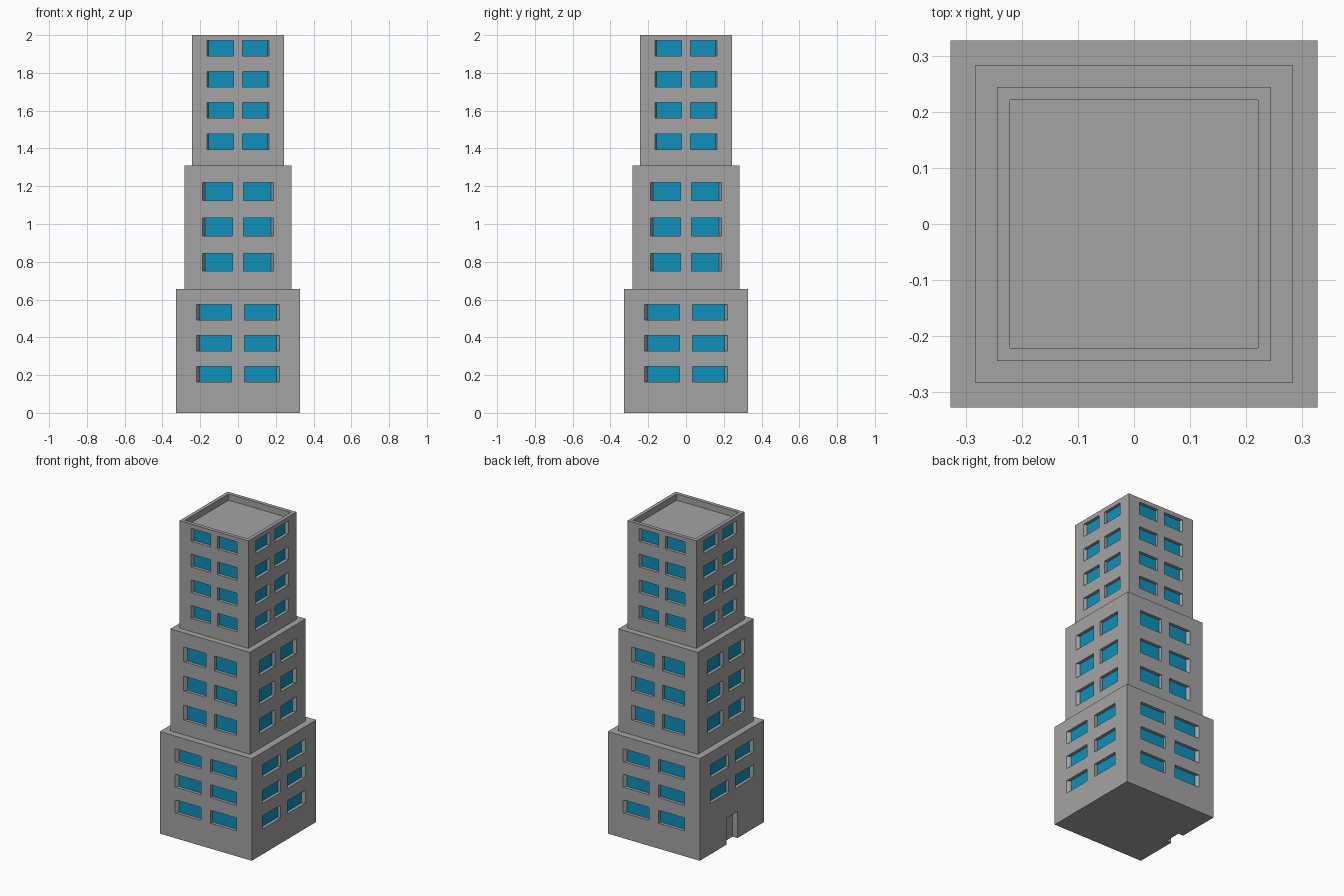
import bpy, bmesh
from math import pi
from mathutils import Matrix, Vector

if "Cube" in bpy.data.objects:
    bpy.data.objects.remove(bpy.data.objects["Cube"])


def material(name, colour):
    mat = bpy.data.materials.new(name)
    mat.use_nodes = True
    mat.diffuse_color = colour
    mat.node_tree.nodes["Principled BSDF"].inputs["Base Color"].default_value = colour
    return mat


CONCRETE = material("concrete grey", (0.37, 0.37, 0.37, 1))
GLASS = material("window blue", (0.004, 0.285, 0.5, 1))

WINDOW_DEPTH = 0.02
DOOR_HALF, DOOR_TOP, DOOR_DEPTH = 0.055, 0.17, 0.035
DOOR_SIDE = 3


def sheet(bm, us, vs, place):
    """Flat grid of quads; returns the faces keyed by column and row."""
    grid = [[bm.verts.new(place(u, v)) for u in us] for v in vs]
    return {(i, j): bm.faces.new((grid[j][i], grid[j][i + 1], grid[j + 1][i + 1], grid[j + 1][i]))
            for j in range(len(vs) - 1) for i in range(len(us) - 1)}


def recess(bm, face, depth):
    """Sink a face straight in, leaving walls around it."""
    normal = face.normal.copy()
    walls = bmesh.ops.inset_individual(bm, faces=[face], thickness=0, use_even_offset=False)["faces"]
    for v in face.verts:
        v.co -= normal * depth
    return walls


def facade(bm, half, base, top, inner, pane, outer, rows, turn):
    """One wall with a pair of windows per row; outer jambs are splayed."""
    def place(u, v):
        return turn @ Vector((u, -half, v))
    us = [-half, -outer, -inner, inner, outer, half]
    vs = [base] + [z for row in rows for z in row] + [top]
    faces = sheet(bm, us, vs, place)
    bm.normal_update()
    for (i, j), face in faces.items():
        if i in (1, 3) and j % 2 == 1:
            recess(bm, face, WINDOW_DEPTH)
            face.material_index = 1
            for v in face.verts:
                local = turn.inverted() @ v.co
                if abs(local.x) > (inner + outer) / 2:
                    local.x *= pane / outer
                    v.co = turn @ local


def doorway(bm, half, top, turn):
    """Plain ground-floor wall strip with an open entrance recess."""
    faces = sheet(bm, [-half, -DOOR_HALF, DOOR_HALF, half], [0, DOOR_TOP, top],
                  lambda u, v: turn @ Vector((u, -half, v)))
    bm.normal_update()
    walls = recess(bm, faces[1, 0], DOOR_DEPTH)
    floor = [f for f in walls if all(v.co.z < 0.001 for v in f.verts)]
    bmesh.ops.delete(bm, geom=floor, context='FACES_ONLY')


def tier(name, half, base, top, inner, pane, outer, rows, door=False, parapet=False):
    bm = bmesh.new()
    for side in range(4):
        turn = Matrix.Rotation(side * pi / 2, 3, 'Z')
        if door and side == DOOR_SIDE:
            split = (rows[0][1] + rows[1][0]) / 2
            doorway(bm, half, split, turn)
            facade(bm, half, split, top, inner, pane, outer, rows[1:], turn)
        else:
            facade(bm, half, base, top, inner, pane, outer, rows, turn)
    # roof, with a sunken deck behind the parapet
    ends = [-half, half]
    roof = sheet(bm, ends, ends, lambda u, v: Vector((u, v, top)))[0, 0]
    bm.normal_update()
    if parapet:
        bmesh.ops.inset_individual(bm, faces=[roof], thickness=0.023, use_even_offset=True)
        recess(bm, roof, 0.04)
    # underside, notched at the entrance
    us, vs = ends, ends
    if door:
        us = [-half, DOOR_DEPTH - half, half]
        vs = [-half, -DOOR_HALF, DOOR_HALF, half]
    under = sheet(bm, us, vs, lambda u, v: Vector((u, -v, base)))
    if door:
        bmesh.ops.delete(bm, geom=[under[0, 1]], context='FACES_ONLY')
    bmesh.ops.remove_doubles(bm, verts=bm.verts[:], dist=0.0001)
    mesh = bpy.data.meshes.new(name)
    bm.to_mesh(mesh)
    bm.free()
    mesh.materials.append(CONCRETE)
    mesh.materials.append(GLASS)
    bpy.context.collection.objects.link(bpy.data.objects.new(name, mesh))


def storeys(first, pitch, height, count):
    return [(first + k * pitch, first + k * pitch + height) for k in range(count)]


tier("lower_tier", 0.327, 0, 0.655, 0.035, 0.205, 0.22, storeys(0.163, 0.164, 0.083, 3), door=True)
tier("middle_tier", 0.283, 0.655, 1.31, 0.03, 0.175, 0.188, storeys(0.75, 0.187, 0.095, 3))
tier("upper_tier", 0.244, 1.31, 2.0, 0.025, 0.156, 0.164, storeys(1.395, 0.165, 0.082, 4), parapet=True)
